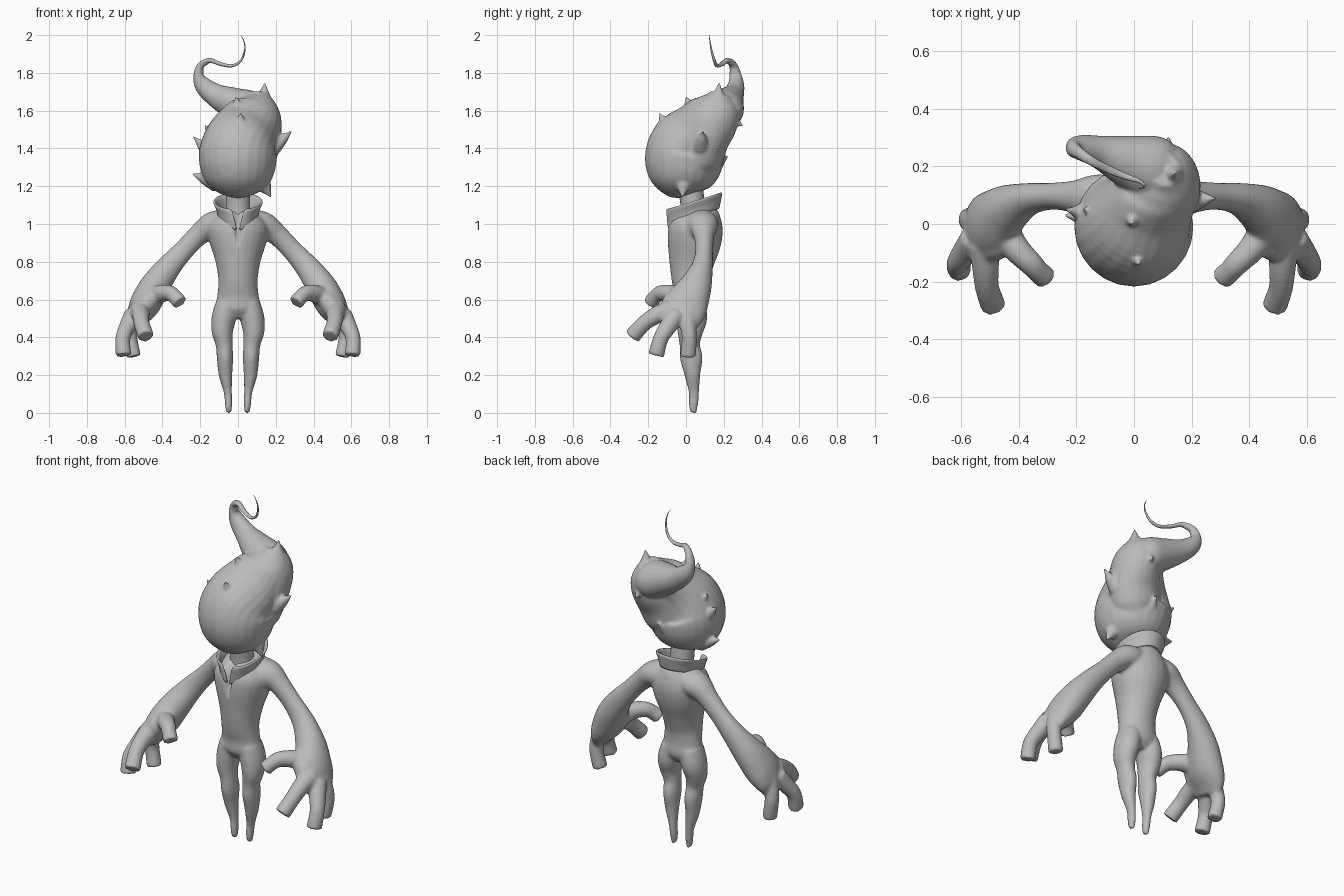
import bpy, bmesh, math
from mathutils import Vector

grey = bpy.data.materials.new("plain_grey")
grey.diffuse_color = (0.5, 0.5, 0.5, 1)


def catmull(p, i, t):
    """Smooth interpolation through the rows of p."""
    q = [p[max(0, min(len(p) - 1, i + k))] for k in (-1, 0, 1, 2)]
    return [0.5 * (2 * b + (c - a) * t + (2 * a - 5 * b + 4 * c - d) * t * t
                   + (3 * b - a - 3 * c + d) * t ** 3) for a, b, c, d in zip(*q)]


def tube(bm, pts, ref=(0, 1, 0), sides=24, steps=5):
    """Rows (x, y, z, width, depth); depth runs along ref, width across it."""
    rows = [catmull(pts, i, s / steps) for i in range(len(pts) - 1) for s in range(steps)]
    rows.append(list(pts[-1]))
    rings = []
    for i, r in enumerate(rows):
        tan = (Vector(rows[min(i + 1, len(rows) - 1)][:3]) - Vector(rows[max(i - 1, 0)][:3])).normalized()
        side = Vector(ref).cross(tan).normalized()
        deep = tan.cross(side)
        ring = []
        for k in range(sides):
            a = 2 * math.pi * k / sides
            ring.append(bm.verts.new(Vector(r[:3]) + side * max(r[3], .001) * math.cos(a)
                                     + deep * max(r[4], .001) * math.sin(a)))
        rings.append(ring)
    for a, b in zip(rings, rings[1:]):
        for k in range(sides):
            n = (k + 1) % sides
            bm.faces.new((a[k], a[n], b[n], b[k]))
    bm.faces.new(rings[0][::-1])
    bm.faces.new(rings[-1])


def flip(pts):
    return [(-p[0],) + tuple(p[1:]) for p in pts]


def finish(name, bm):
    bmesh.ops.recalc_face_normals(bm, faces=bm.faces)
    me = bpy.data.meshes.new(name)
    bm.to_mesh(me)
    bm.free()
    me.materials.append(grey)
    for f in me.polygons:
        f.use_smooth = True
    ob = bpy.data.objects.new(name, me)
    bpy.context.collection.objects.link(ob)
    return ob


def fuse(ob, voxel, rounds):
    """Melt the overlapping pieces into one smooth skin."""
    m = ob.modifiers.new("fuse", 'REMESH')
    m.mode, m.voxel_size, m.use_smooth_shade = 'VOXEL', voxel, True
    m = ob.modifiers.new("soften", 'SMOOTH')
    m.factor, m.iterations = 0.5, rounds
    dg = bpy.context.evaluated_depsgraph_get()
    me = bpy.data.meshes.new_from_object(ob.evaluated_get(dg))
    ob.modifiers.clear()
    ob.data = me
    me.materials.clear()
    me.materials.append(grey)


# Body: torso, arms, hands and legs
bm = bmesh.new()
tube(bm, [(0, .03, .50, .07, .05), (0, .03, .55, .117, .084), (0, .027, .62, .110, .084),
          (0, .022, .70, .104, .098), (0, .03, .80, .119, .12), (0, .043, .90, .150, .142),
          (0, .050, .98, .162, .145), (0, .052, 1.04, .125, .128), (0, .047, 1.08, .08, .10)])
leg = [(.06, .03, .58, .058, .075), (.076, .032, .50, .064, .08), (.083, .022, .43, .057, .068),
       (.073, .020, .36, .045, .054), (.069, .028, .29, .043, .060), (.066, .034, .20, .036, .042),
       (.054, .042, .11, .022, .028), (.050, .040, .05, .020, .025), (.049, .038, .0, .014, .018)]
arm = [(.06, .08, 1.005, .075, .085), (.14, .09, .992, .070, .082), (.21, .095, .94, .057, .056),
       (.29, .096, .858, .055, .047), (.37, .085, .768, .066, .058), (.44, .05, .67, .080, .088),
       (.49, .005, .58, .082, .115), (.53, -.02, .51, .062, .112), (.55, -.03, .46, .04, .09)]
hand = [  # thumb, three fingers and palm
    [(.45, -.03, .61, .055, .055), (.405, -.09, .632, .047, .047), (.36, -.135, .633, .042, .042),
     (.332, -.165, .612, .039, .039), (.307, -.187, .583, .041, .041)],
    [(.52, -.07, .55, .055, .055), (.515, -.15, .52, .047, .047), (.51, -.22, .475, .042, .042),
     (.488, -.285, .405, .044, .044)],
    [(.55, -.05, .52, .055, .05), (.588, -.10, .45, .044, .046), (.61, -.135, .39, .040, .041),
     (.606, -.158, .305, .042, .043)],
    [(.54, .0, .53, .05, .05), (.567, .012, .45, .040, .042), (.570, .017, .39, .038, .040),
     (.552, .01, .297, .040, .042)],
    [(.44, -.05, .635, .03, .03), (.475, -.075, .59, .05, .05), (.535, -.085, .51, .05, .05),
     (.56, -.085, .475, .03, .03)]]
for mirror in (False, True):
    for part in [leg, arm] + hand:
        tube(bm, flip(part) if mirror else part)
body = finish("body", bm)
fuse(body, .009, 6)

# Open neckline groove down the chest
for v in body.data.vertices:
    w = .045 * (v.co.z - .86) / .2
    if v.co.z > .86 and v.co.y < 0 and abs(v.co.x) < w:
        v.co.y += .035 * (1 - abs(v.co.x) / w) * min(1, w / .02)

# Head with its swept-back flame of hair
bm = bmesh.new()
tube(bm, [(0, .0, 1.145, .03, .03), (0, -.005, 1.17, .11, .11), (0, -.008, 1.22, .168, .168),
          (0, -.01, 1.29, .198, .20), (0, -.008, 1.37, .207, .207), (.012, .01, 1.435, .193, .19),
          (.05, .07, 1.51, .17, .142), (.09, .135, 1.58, .142, .125), (.105, .17, 1.64, .100, .095),
          (.11, .185, 1.69, .05, .055)])
# Fullness down the back right of the hair
tube(bm, [(.03, .07, 1.25, .09, .08), (.05, .075, 1.34, .14, .12), (.08, .10, 1.44, .145, .125),
          (.105, .135, 1.53, .128, .135), (.112, .165, 1.60, .108, .122), (.115, .18, 1.66, .07, .08)])
tube(bm, [(.15, .17, 1.55, .06, .08), (.07, .19, 1.60, .10, .115), (-.03, .22, 1.64, .085, .09),
          (-.12, .25, 1.682, .062, .058), (-.185, .265, 1.735, .047, .044),
          (-.21, .262, 1.79, .027, .032), (-.196, .25, 1.84, .019, .023), (-.155, .225, 1.862, .014, .016)])
spikes = [  # tip, root, and base size
    ((.015, -.14, 1.59), (.01, -.075, 1.43), .075), ((-.01, .0, 1.675), (.01, .06, 1.51), .085),
    ((.143, .175, 1.75), (.13, .17, 1.60), .06), ((.288, .09, 1.495), (.19, .08, 1.41), .045),
    ((-.18, .05, 1.525), (-.08, .04, 1.41), .06), ((-.24, .05, 1.465), (-.12, .03, 1.35), .055),
    ((-.245, .03, 1.265), (-.11, .02, 1.22), .055), ((.175, -.02, 1.14), (.11, -.01, 1.25), .06),
    ((.03, .225, 1.36), (.02, .11, 1.28), .06), ((.12, .305, 1.515), (.11, .18, 1.60), .06)]
for tip, root, s in spikes:
    t, r = Vector(tip), Vector(root)
    m, q = r.lerp(t, .5), r.lerp(t, .78)
    tube(bm, [(*r, s, s), (*m, s * .62, s * .62), (*q, s * .28, s * .28), (*t, .004, .004)],
         ref=(.3, .9, .2), sides=16)
fuse(finish("head", bm), .007, 8)

# Curling hair tip
bm = bmesh.new()
tube(bm, [(-.208, .262, 1.79, .024, .028), (-.196, .25, 1.84, .018, .022), (-.15, .22, 1.866, .013, .016),
          (-.09, .19, 1.846, .010, .014), (-.03, .165, 1.838, .008, .011), (.015, .15, 1.865, .006, .008),
          (.036, .135, 1.92, .004, .005), (.032, .127, 1.965, .0025, .003), (.015, .122, 2.0, .001, .001)],
     sides=12, steps=8)
finish("hair_tip", bm)

# Neck
bm = bmesh.new()
tube(bm, [(0, .04, 1.03, .068, .068), (0, .035, 1.10, .064, .064), (0, .025, 1.19, .066, .066)])
finish("neck", bm)

# Tilted flaring collar, split into a V at the front
bm = bmesh.new()
n, grid = 48, []
for lvl in range(5):
    f = lvl / 4
    ring = []
    for k in range(n + 1):
        gap = .04 + .22 * f
        a = -math.pi / 2 + gap + (2 * math.pi - 2 * gap) * k / n
        x, y = (.095 + .028 * f * f) * math.cos(a), (.122 + .018 * f) * math.sin(a)
        drop = .035 * max(0, -math.sin(a)) ** 3 * (1 - f)
        ring.append(bm.verts.new((x, .04 + y, 1.04 + .085 * f + .32 * y - drop)))
    grid.append(ring)
for a, b in zip(grid, grid[1:]):
    for k in range(n):
        bm.faces.new((a[k], a[k + 1], b[k + 1], b[k]))
collar = finish("collar", bm)
m = collar.modifiers.new("thickness", 'SOLIDIFY')
m.thickness, m.offset = .014, -1
m = collar.modifiers.new("round", 'SUBSURF')
m.levels = m.render_levels = 1
